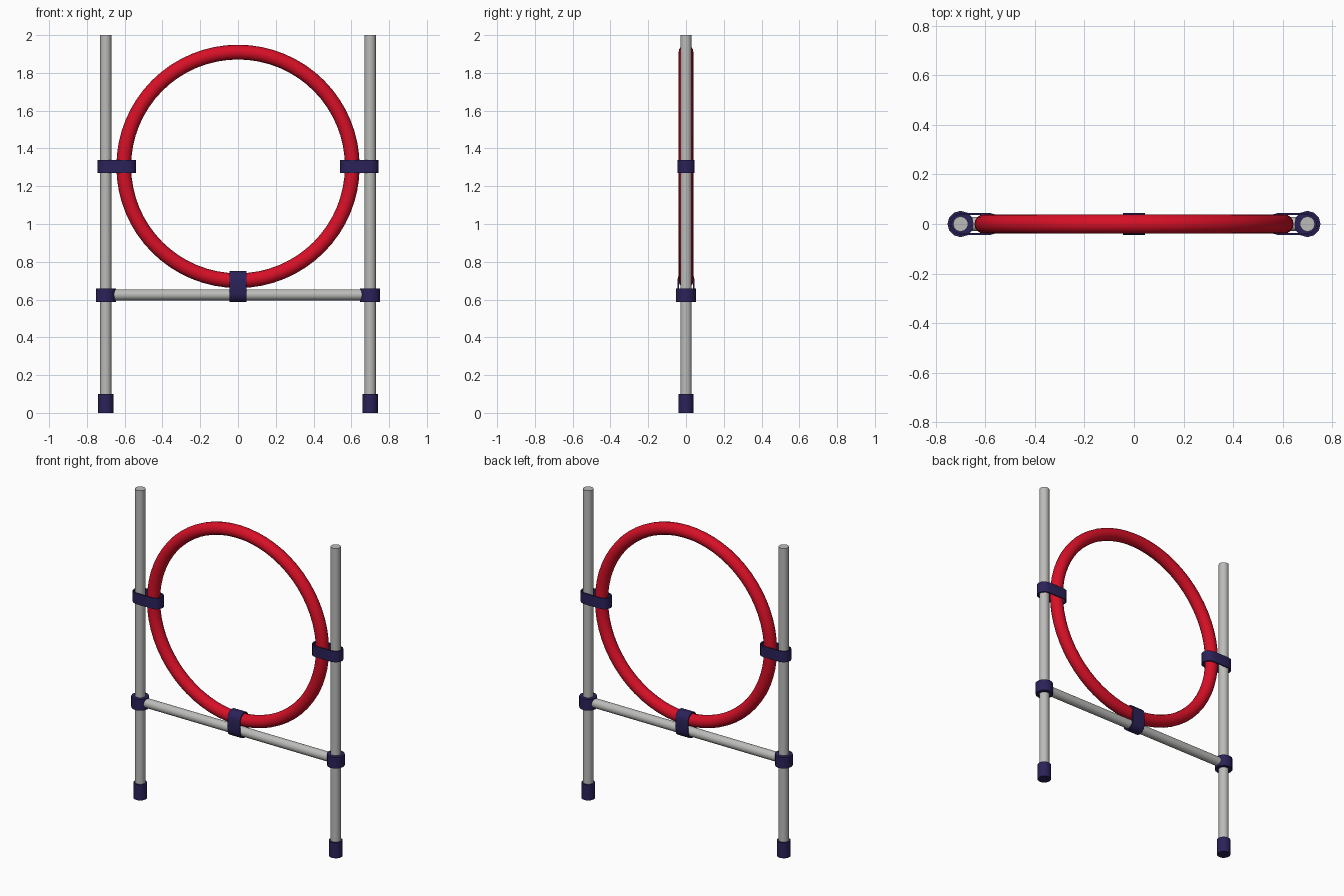
import bpy, bmesh
from math import pi, cos, sin, radians
from mathutils import Matrix, Vector

cube = bpy.data.objects.get("Cube")
if cube:
    bpy.data.objects.remove(cube, do_unlink=True)


def material(name, rgb):
    m = bpy.data.materials.new(name)
    m.use_nodes = True
    m.diffuse_color = (*rgb, 1)
    m.node_tree.nodes["Principled BSDF"].inputs["Base Color"].default_value = (*rgb, 1)
    return m


GREY = material("pale grey", (0.5, 0.5, 0.49))
RED = material("red", (0.68, 0.005, 0.02))
NAVY = material("navy", (0.024, 0.016, 0.10))

POLE_X, BAR_Z = 0.70, 0.625
RING_Z, RING_R, TUBE_R = 1.305, 0.605, 0.039


def finish(obj, name, mat, angle=40):
    obj.name = obj.data.name = name
    obj.data.materials.append(mat)
    bpy.ops.object.select_all(action="DESELECT")
    obj.select_set(True)
    bpy.context.view_layer.objects.active = obj
    bpy.ops.object.shade_smooth_by_angle(angle=radians(angle))


def cylinder(name, mat, radius, length, centre, sides=24, rotation=(0, 0, 0)):
    bpy.ops.mesh.primitive_cylinder_add(vertices=sides, radius=radius, depth=length,
                                        location=centre, rotation=rotation)
    finish(bpy.context.object, name, mat)


def strap(name, centre, span, radius, width, matrix, wall=0.008, steps=6):
    """Hollow band looped around two tubes: a stadium outline along local x."""
    bm = bmesh.new()
    loops = []
    for r in (radius, radius - wall):
        for z in (-width / 2, width / 2):
            loop = []
            for side in (1, -1):
                for i in range(steps + 1):
                    a = -pi / 2 + pi * i / steps
                    loop.append(bm.verts.new((side * (span / 2 + r * cos(a)),
                                              side * r * sin(a), z)))
            loops.append(loop)
    out_low, out_high, in_low, in_high = loops
    n = len(out_low)
    for a, b in ((out_low, out_high), (out_high, in_high),
                 (in_high, in_low), (in_low, out_low)):
        for i in range(n):
            j = (i + 1) % n
            bm.faces.new((a[i], a[j], b[j], b[i]))
    bmesh.ops.recalc_face_normals(bm, faces=bm.faces)
    bmesh.ops.transform(bm, matrix=matrix, verts=bm.verts)
    mesh = bpy.data.meshes.new(name)
    bm.to_mesh(mesh)
    bm.free()
    obj = bpy.data.objects.new(name, mesh)
    obj.location = centre
    bpy.context.collection.objects.link(obj)
    finish(obj, name, NAVY)


# Uprights with their feet, bar collars and ring straps
for label, s in (("left", 1), ("right", -1)):
    x = s * POLE_X
    cylinder(label + "_pole", GREY, 0.03, 1.99, Vector((x, 0, 1.005)))
    cylinder(label + "_foot", NAVY, 0.04, 0.10, Vector((x, 0, 0.05)))
    cylinder(label + "_collar", NAVY, 0.053, 0.073, Vector((x, 0, 0.623)), sides=12)
    strap(label + "_strap", Vector((s * 0.642, 0, RING_Z)), 0.116, 0.045, 0.07,
          Matrix.Identity(4))

# Crossbar between the collars
cylinder("crossbar", GREY, 0.029, 2 * POLE_X, Vector((0, 0, BAR_Z)),
         rotation=(0, pi / 2, 0))

# Hoop
bpy.ops.mesh.primitive_torus_add(major_segments=64, minor_segments=16,
                                 major_radius=RING_R, minor_radius=TUBE_R,
                                 location=(0, 0, RING_Z), rotation=(pi / 2, 0, 0))
finish(bpy.context.object, "hoop", RED, 60)

# Upright strap tying the hoop to the crossbar
strap("centre_strap", Vector((0, 0, 0.669)), 0.076, 0.045, 0.09,
      Matrix.Rotation(pi / 2, 4, "Y"))
